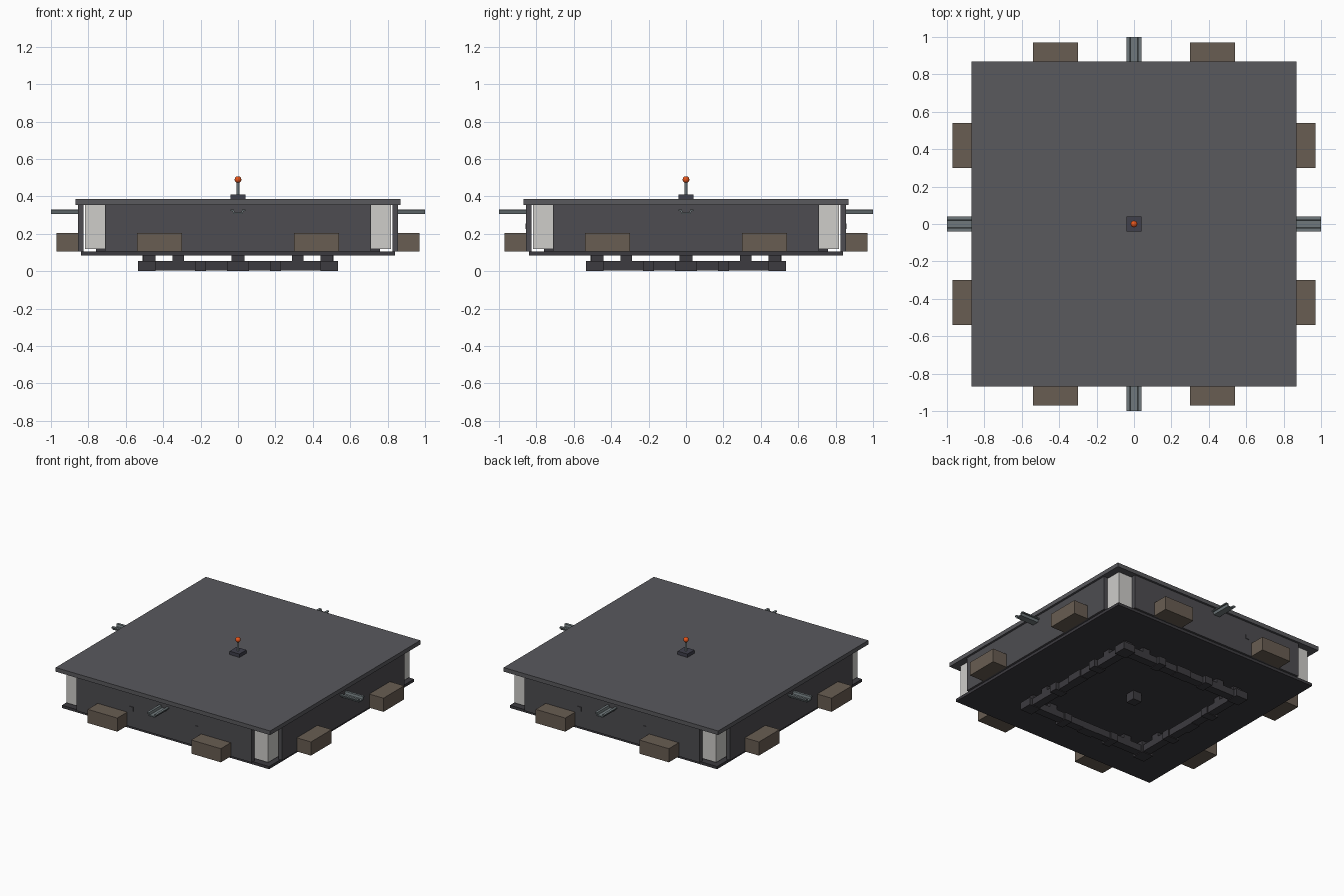
import bpy, bmesh
from math import pi
from mathutils import Matrix, Vector

if "Cube" in bpy.data.objects:
    bpy.data.objects.remove(bpy.data.objects["Cube"])


def material(name, rgb):
    m = bpy.data.materials.new(name)
    m.diffuse_color = (*rgb, 1)
    m.use_nodes = True
    m.node_tree.nodes["Principled BSDF"].inputs["Base Color"].default_value = m.diffuse_color
    return m


ROOF = material("roof_grey", (0.10, 0.10, 0.11))
WALL = material("wall_grey", (0.075, 0.073, 0.082))
DARK = material("dark_metal", (0.045, 0.043, 0.05))
BROWN = material("brown", (0.14, 0.11, 0.085))
STEEL = material("steel", (0.16, 0.19, 0.20))
NAVY = material("navy", (0.05, 0.05, 0.07))
RED = material("signal_red", (0.8, 0.09, 0.01))
PALE = material("pale", (0.62, 0.61, 0.59))


def finish(name, bm, mat):
    bmesh.ops.recalc_face_normals(bm, faces=bm.faces)
    me = bpy.data.meshes.new(name)
    bm.to_mesh(me)
    bm.free()
    ob = bpy.data.objects.new(name, me)
    bpy.context.collection.objects.link(ob)
    me.materials.append(mat)
    return ob


def box(name, x, y, z, mat, turn=0):
    """Box from (min, max) ranges, turned about z by quarter turns."""
    bm = bmesh.new()
    lo, hi = Vector((x[0], y[0], z[0])), Vector((x[1], y[1], z[1]))
    bmesh.ops.create_cube(bm, size=1)
    for v in bm.verts:
        v.co = (lo + hi) / 2 + v.co * (hi - lo)
    bm.transform(Matrix.Rotation(turn * pi / 2, 4, 'Z'))
    return finish(name, bm, mat)


def channel(name, turn):
    """Open U-shaped bracket extruded outward from the wall."""
    prof = [(-.04, .33), (-.04, .322), (-.03, .322), (-.024, .305), (.024, .305),
            (.03, .322), (.04, .322), (.04, .33), (.022, .33), (.018, .313),
            (-.018, .313), (-.022, .33)]
    bm = bmesh.new()
    face = bm.faces.new([bm.verts.new((x, -1.0, z)) for x, z in prof])
    ext = bmesh.ops.extrude_face_region(bm, geom=[face])["geom"]
    bmesh.ops.translate(bm, vec=(0, .16, 0),
                        verts=[g for g in ext if isinstance(g, bmesh.types.BMVert)])
    bm.transform(Matrix.Rotation(turn * pi / 2, 4, 'Z'))
    return finish(name, bm, STEEL)


# main slabs and pale inner posts
box("roof_plate", (-.87, .87), (-.87, .87), (.355, .385), ROOF)
box("base_plate", (-.84, .84), (-.84, .84), (.085, .105), DARK)

for t in range(4):
    box("corner_post", (.66, .818), (-.818, -.66), (.12, .355), PALE, t)
    # wall and its fittings
    box("wall", (-.71, .71), (-.855, -.825), (.105, .355), WALL, t)
    channel("side_bracket", t)
    for s in (-1, 1):
        def span(a, b):
            return tuple(sorted((s * a, s * b)))
        box("side_block", span(.30, .54), (-.97, -.85), (.105, .205), BROWN, t)
        box("post_foot", span(.70, .76), (-.76, -.70), (.105, .12), DARK, t) if s > 0 else None
        if t % 2 == 0:
            box("wall_stud", span(.25, .28), (-.859, -.85), (.225, .255), WALL, t)
        # underside frame standoffs and lugs
        box("frame_standoff", span(.29, .35), (-.51, -.45), (.05, .086), DARK, t)
        box("frame_lug", span(.17, .23), (-.535, -.44), (0, .055), DARK, t)
    box("frame_bar", (-.45, .51), (-.51, -.45), (.005, .055), DARK, t)
    box("frame_centre_pad", (-.06, .06), (-.52, -.45), (.002, .055), DARK, t)
    box("frame_corner", (.44, .535), (-.535, -.44), (0, .055), DARK, t)
    box("corner_standoff", (.44, .505), (-.505, -.44), (.055, .086), DARK, t)
box("centre_foot", (-.035, .035), (-.035, .035), (.02, .086), DARK)

# signal mast on the roof
box("mast_base", (-.04, .04), (-.04, .04), (.385, .41), NAVY)
bm = bmesh.new()
bmesh.ops.create_cone(bm, cap_ends=True, segments=12, radius1=.008, radius2=.008, depth=.075,
                      matrix=Matrix.Translation((0, 0, .4455)))
finish("mast", bm, STEEL)
bm = bmesh.new()
bmesh.ops.create_uvsphere(bm, u_segments=16, v_segments=10, radius=.018,
                          matrix=Matrix.Translation((0, 0, .49)))
for f in bm.faces:
    f.smooth = True
finish("mast_light", bm, RED)
